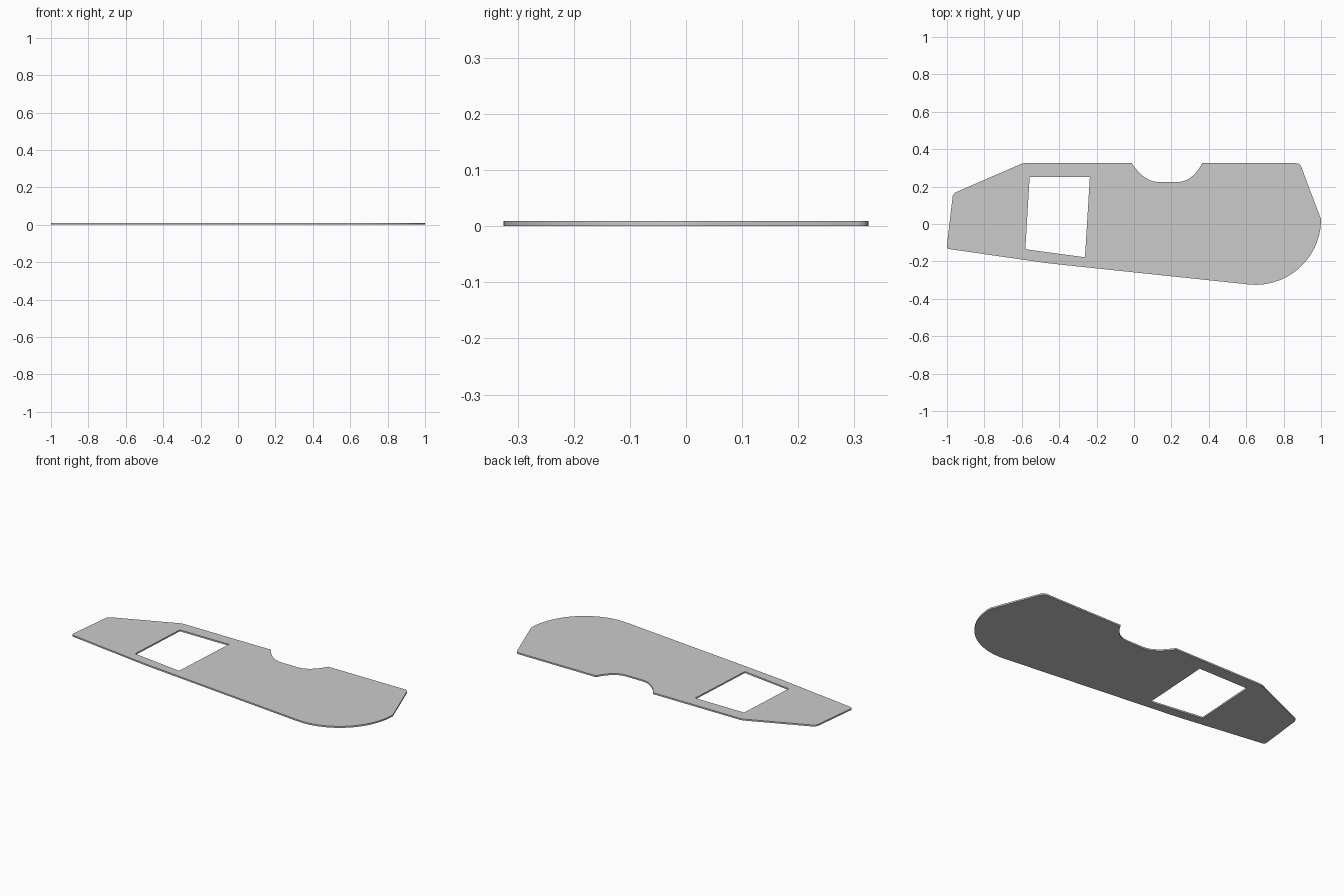
import bpy
from math import cos, sin, radians
from mathutils import Vector

if "Cube" in bpy.data.objects:
    bpy.data.objects.remove(bpy.data.objects["Cube"])

THICK = 0.009


def bend(a, ctrl, b, n=8):
    """Points along a quadratic curve from a to b."""
    a, ctrl, b = Vector(a), Vector(ctrl), Vector(b)
    return [a * (1 - t) ** 2 + ctrl * 2 * t * (1 - t) + b * t * t
            for t in (i / n for i in range(n + 1))]


def rounded(prev, corner, nxt, r):
    """Rounded corner between two straight edges."""
    c = Vector(corner)
    a = c + (Vector(prev) - c).normalized() * r
    b = c + (Vector(nxt) - c).normalized() * r
    return bend(a, c, b, 5)


def arc(cx, cy, r, a0, a1, n):
    return [Vector((cx + r * cos(radians(a0 + (a1 - a0) * i / n)),
                    cy + r * sin(radians(a0 + (a1 - a0) * i / n))))
            for i in range(n + 1)]


# Outer outline, counter-clockwise from the big rounded end
outline = arc(0.65, 0.025, 0.35, -96, 0, 28)
outline += rounded((1, 0.015), (0.887, 0.325), (0.365, 0.325), 0.022)
# Notch in the back edge
outline += bend((0.365, 0.325), (0.31, 0.225), (0.235, 0.225), 10)
outline += bend((0.13, 0.225), (0.055, 0.225), (-0.012, 0.325), 10)
# Tapered left end
shoulder, upper, lower, kink = (-0.595, 0.325), (-0.968, 0.163), (-1.002, -0.132), (-0.46, -0.21)
outline += rounded((-0.012, 0.325), shoulder, upper, 0.015)
outline += rounded(shoulder, upper, lower, 0.02)
outline += rounded(upper, lower, kink, 0.015)
outline += rounded(lower, kink, outline[0], 0.06)

# Four-sided window
window = [(-0.558, 0.252), (-0.236, 0.252), (-0.262, -0.178), (-0.581, -0.135)]

# Flat plate filled between both loops
curve = bpy.data.curves.new("plate", "CURVE")
curve.dimensions = "2D"
curve.fill_mode = "BOTH"
curve.extrude = THICK / 2
for loop in (outline, window):
    spline = curve.splines.new("POLY")
    spline.points.add(len(loop) - 1)
    for p, (x, y) in zip(spline.points, loop):
        p.co = (x, y, 0, 1)
    spline.use_cyclic_u = True

plate = bpy.data.objects.new("plate", curve)
bpy.context.collection.objects.link(plate)
plate.location.z = THICK / 2
bpy.context.view_layer.objects.active = plate
plate.select_set(True)
bpy.ops.object.convert(target="MESH")
bpy.ops.object.shade_smooth_by_angle(angle=radians(30))
